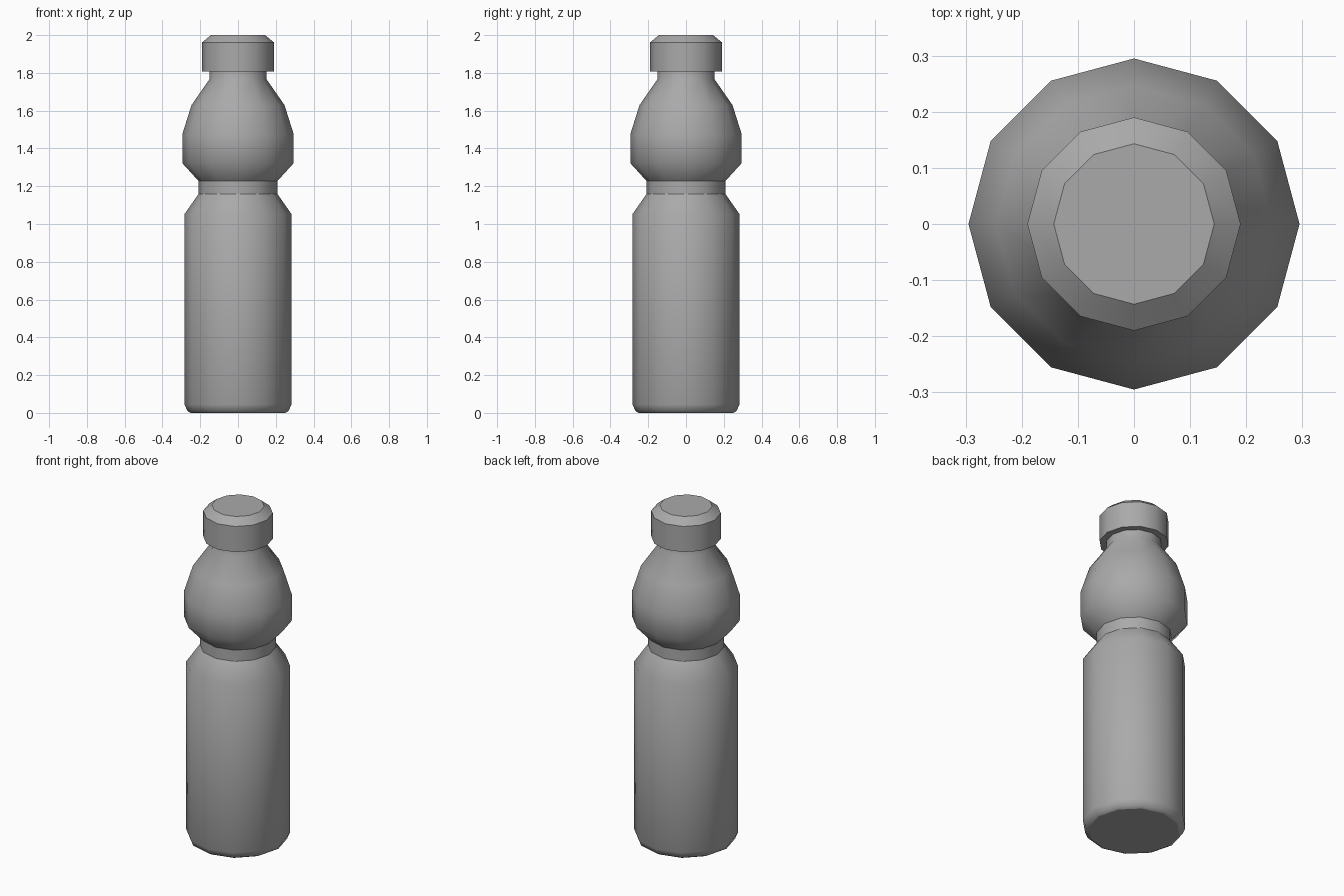
import bpy, bmesh
from math import cos, sin, pi

cube = bpy.data.objects.get("Cube")
if cube:
    bpy.data.objects.remove(cube, do_unlink=True)

SIDES = 12


def make_material(name, rgb):
    mat = bpy.data.materials.new(name)
    mat.use_nodes = True
    colour = (*rgb, 1.0)
    mat.diffuse_color = colour
    mat.node_tree.nodes["Principled BSDF"].inputs["Base Color"].default_value = colour
    return mat


def lathe(name, profile, mat, sharp_rings):
    """Turn a (radius, height) profile into a closed, faceted solid."""
    bm = bmesh.new()
    rings = [[bm.verts.new((r * cos(2 * pi * i / SIDES), r * sin(2 * pi * i / SIDES), z))
              for i in range(SIDES)] for r, z in profile]
    for low, high in zip(rings, rings[1:]):
        for i in range(SIDES):
            j = (i + 1) % SIDES
            bm.faces.new((low[i], low[j], high[j], high[i])).smooth = True
    bm.faces.new(rings[0][::-1]).smooth = True
    bm.faces.new(rings[-1]).smooth = True
    for k in sharp_rings:
        for i in range(SIDES):
            bm.edges.get((rings[k][i], rings[k][(i + 1) % SIDES])).smooth = False
    mesh = bpy.data.meshes.new(name)
    bm.to_mesh(mesh)
    bm.free()
    mesh.materials.append(mat)
    obj = bpy.data.objects.new(name, mesh)
    bpy.context.collection.objects.link(obj)
    return obj


grey = make_material("plain grey", (0.4, 0.4, 0.4))

# Bottle: base, straight body, pinched waist, bulb and neck
lathe("bottle_body", [
    (0.25, 0.0), (0.268, 0.01), (0.283, 0.045), (0.283, 1.053),
    (0.208, 1.16), (0.208, 1.227), (0.295, 1.322), (0.295, 1.475),
    (0.246, 1.63), (0.152, 1.765), (0.152, 1.83)], grey, (0, 4, 5, 10))

# Screw cap with a chamfered top
lathe("cap", [(0.19, 1.808), (0.19, 1.962), (0.143, 2.0)], grey, (0, 1, 2))
